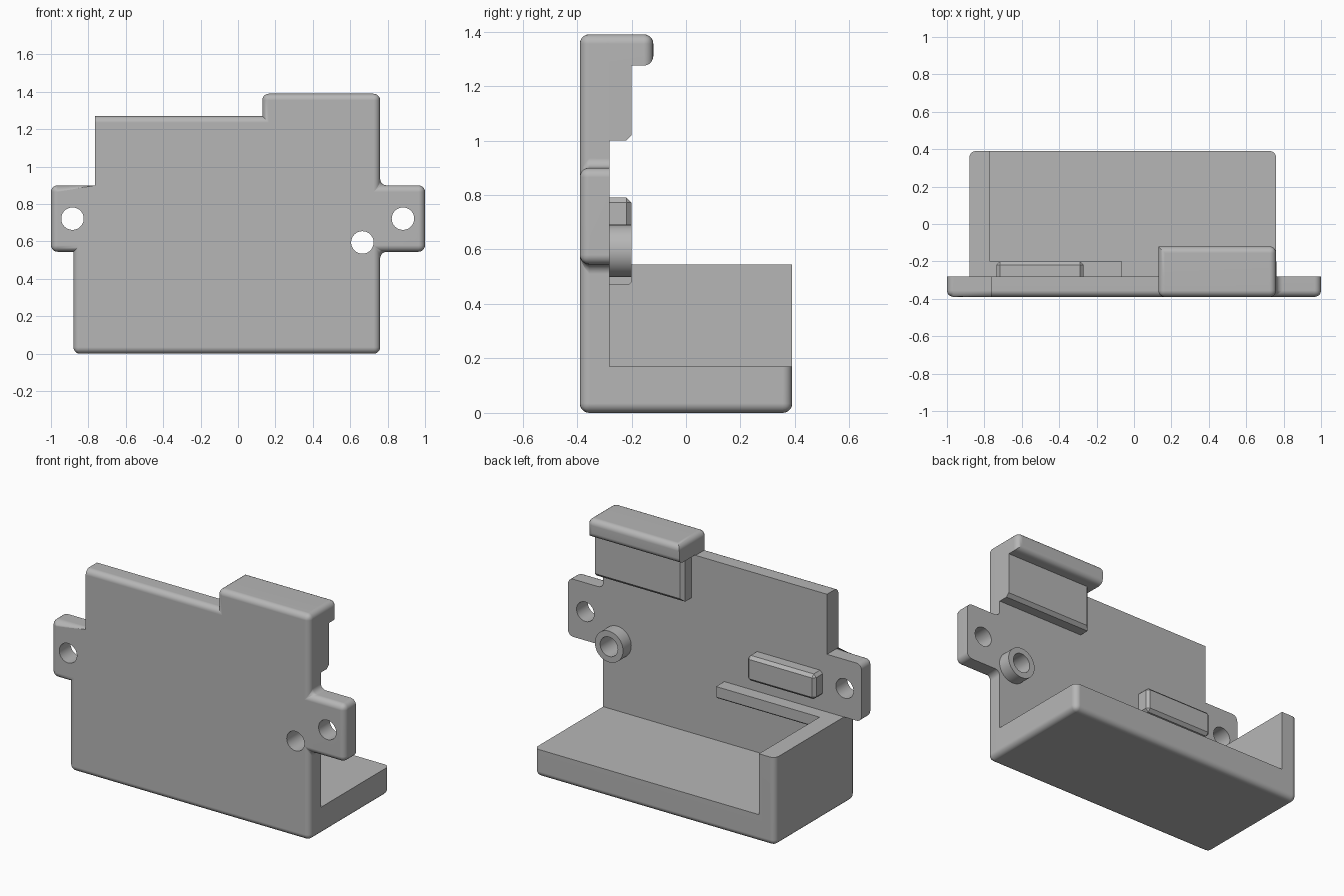
import bpy, bmesh, math
from mathutils import Matrix, Vector

cube = bpy.data.objects.get("Cube")
if cube:
    bpy.data.objects.remove(cube, do_unlink=True)

grey = bpy.data.materials.new("plain grey")
grey.use_nodes = True
GREY = (0.47, 0.47, 0.47, 1)
grey.diffuse_color = GREY
grey.node_tree.nodes["Principled BSDF"].inputs["Base Color"].default_value = GREY

FRONT, INNER, RIB, BACK = -0.39, -0.28, -0.20, 0.39
ROUND = 0.035


def near(a, b):
    return abs(a - b) < 0.004


def finish(name, bm):
    bmesh.ops.recalc_face_normals(bm, faces=bm.faces)
    mesh = bpy.data.meshes.new(name)
    bm.to_mesh(mesh)
    bm.free()
    mesh.materials.append(grey)
    obj = bpy.data.objects.new(name, mesh)
    bpy.context.collection.objects.link(obj)
    return obj


def smooth(obj):
    obj.data.shade_smooth()
    obj.data.set_sharp_from_angle(angle=math.radians(32))
    mod = obj.modifiers.new("Even normals", 'WEIGHTED_NORMAL')
    mod.keep_sharp = True


def prism(name, outline, y0, y1, rule=None, size=ROUND, segments=5):
    """Extrude an x-z outline along y; bevel the edges chosen by rule(midpoint, axis)."""
    bm = bmesh.new()
    face = bm.faces.new([bm.verts.new((x, y0, z)) for x, z in outline])
    ext = bmesh.ops.extrude_face_region(bm, geom=[face], use_keep_orig=True)
    moved = [g for g in ext["geom"] if isinstance(g, bmesh.types.BMVert)]
    bmesh.ops.translate(bm, verts=moved, vec=(0, y1 - y0, 0))
    bmesh.ops.recalc_face_normals(bm, faces=bm.faces)
    if rule:
        chosen = []
        for e in bm.edges:
            a, b = (v.co for v in e.verts)
            d = [abs(c) for c in b - a]
            if rule((a + b) / 2, "xyz"[d.index(max(d))]):
                chosen.append(e)
        bmesh.ops.bevel(bm, geom=chosen, offset=size, offset_type='OFFSET',
                        segments=segments, profile=0.5, affect='EDGES', clamp_overlap=True)
    return finish(name, bm)


def rect(x0, x1, z0, z1):
    return [(x0, z0), (x1, z0), (x1, z1), (x0, z1)]


def rod(name, x, z, radius, y0, y1):
    bm = bmesh.new()
    place = Matrix.Translation((x, (y0 + y1) / 2, z)) @ Matrix.Rotation(math.pi / 2, 4, 'X')
    bmesh.ops.create_cone(bm, cap_ends=True, segments=48, radius1=radius,
                          radius2=radius, depth=y1 - y0, matrix=place)
    return finish(name, bm)


def drill(obj, x, z, radius):
    cutter = rod("hole_cutter", x, z, radius, -0.6, 0.1)
    cutter.hide_render = True
    mod = obj.modifiers.new("Hole", 'BOOLEAN')
    mod.operation, mod.solver, mod.object = 'DIFFERENCE', 'EXACT', cutter
    bpy.context.view_layer.objects.active = obj
    bpy.ops.object.modifier_apply(modifier=mod.name)
    bpy.data.objects.remove(cutter, do_unlink=True)


# Upright plate with two mounting tabs
plate_outline = [
    (-0.88, 0), (0.76, 0), (0.76, 0.545), (1, 0.545), (1, 0.9), (0.76, 0.9),
    (0.76, 1.39), (0.13, 1.39), (0.13, 1.27), (-0.765, 1.27), (-0.765, 0.9),
    (-1, 0.9), (-1, 0.545), (-0.88, 0.545)]


def plate_rule(m, axis):
    if axis == 'y':
        sharp = (near(m.x, -0.765) or (near(m.x, -0.88) and m.z > 0.5)
                 or (near(m.x, 0.13) and m.z < 1.3))
        return not sharp
    return near(m.y, FRONT) and not near(m.x, -0.765)


plate = prism("back_plate", plate_outline, FRONT, INNER, plate_rule)

# Boss and the through holes
boss = rod("screw_boss", 0.665, 0.595, 0.096, INNER, RIB)
for part, x, z in ((plate, -0.885, 0.722), (plate, 0.882, 0.722),
                   (plate, 0.665, 0.595), (boss, 0.665, 0.595)):
    drill(part, x, z, 0.06)

# Shelf with one side wall
tray_outline = [(-0.88, 0), (0.76, 0), (0.76, 0.17), (-0.77, 0.17),
                (-0.77, 0.545), (-0.88, 0.545)]


def tray_rule(m, axis):
    if axis == 'y':
        return near(m.z, 0)
    if not near(m.y, BACK):
        return False
    return near(m.z, 0) or (axis == 'z' and not near(m.x, -0.77))


tray = prism("shelf_and_side_wall", tray_outline, INNER, BACK, tray_rule)

# Hooked lip at the top and the thick block under it
LIP = -0.12


def lip_rule(m, axis):
    if axis == 'y':
        return m.z > 1.3
    return near(m.y, LIP) and not near(m.x, 0.13)


lip = prism("hook_lip", rect(0.13, 0.76, 1.275, 1.39), INNER, LIP, lip_rule)
block = prism("hook_block", rect(0.16, 0.76, 1.0, 1.275), INNER, RIB,
              lambda m, a: near(m.y, RIB) and (near(m.z, 1.0) or near(m.x, 0.16)),
              0.02, 1)

# Two locating ribs on the inner face
upper_rib = prism("upper_rib", rect(-0.735, -0.27, 0.635, 0.79), INNER, RIB,
                  lambda m, a: near(m.y, RIB) or a == 'y', 0.018, 1)
lower_rib = prism("lower_rib", rect(-0.77, -0.065, 0.472, 0.545), INNER, RIB,
                  lambda m, a: near(m.y, RIB) and near(m.z, 0.472), 0.008, 1)

for part in (plate, boss, tray, lip):
    smooth(part)
